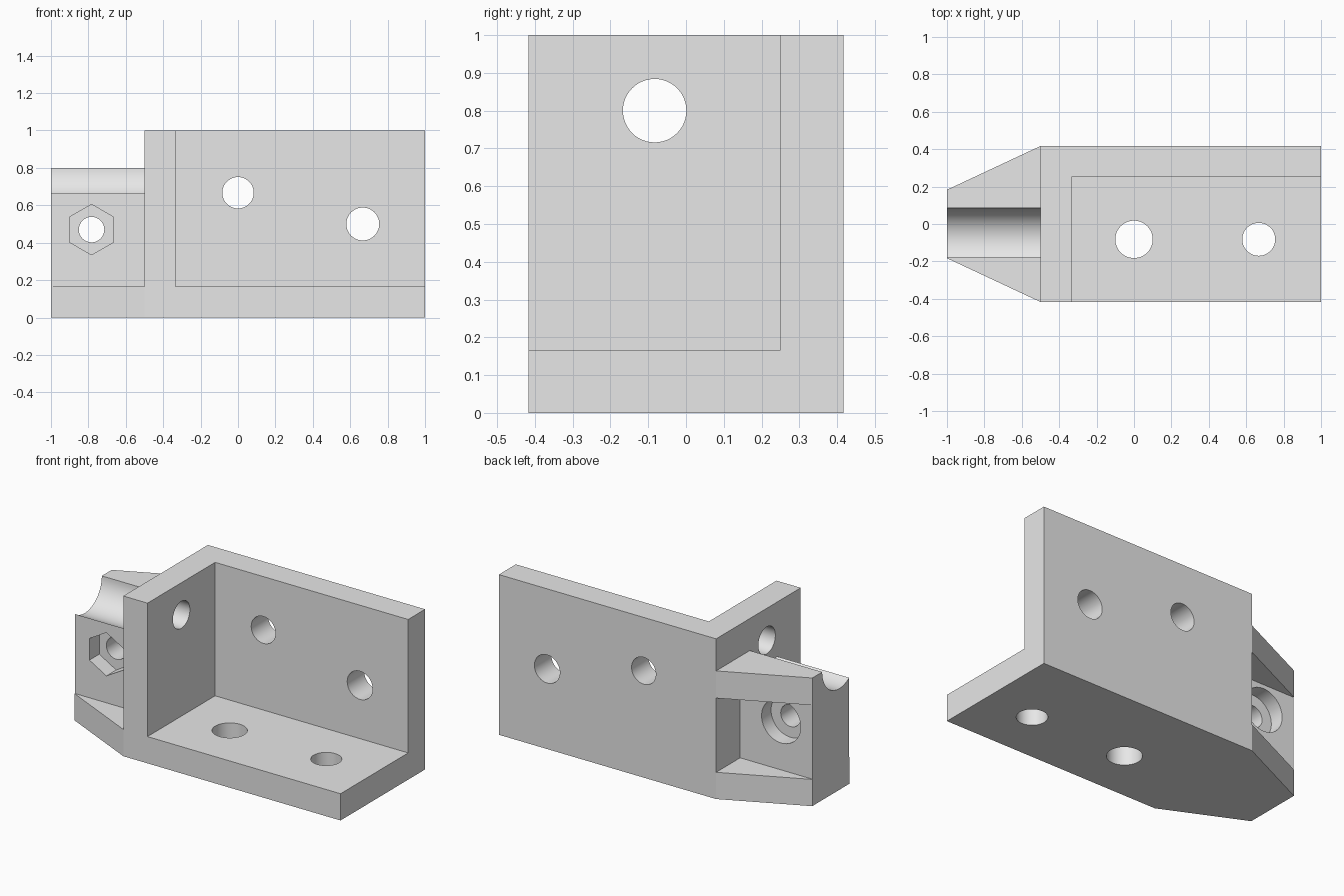
import bpy, bmesh, math

cube = bpy.data.objects.get("Cube")
if cube:
    bpy.data.objects.remove(cube, do_unlink=True)

grey = bpy.data.materials.new("plain_grey")
grey.use_nodes = True
colour = (0.8, 0.8, 0.8, 1)
grey.diffuse_color = colour
grey.node_tree.nodes["Principled BSDF"].inputs["Base Color"].default_value = colour


def prism(name, axis, outline, lo, hi):
    """Extrude a 2D outline along an axis; the outline uses the other two axes in order."""
    bm = bmesh.new()

    def place(p, d):
        co = list(p)
        co.insert("xyz".index(axis), d)
        return bm.verts.new(co)

    low = [place(p, lo) for p in outline]
    high = [place(p, hi) for p in outline]
    bm.faces.new(low)
    bm.faces.new(high)
    n = len(outline)
    for i in range(n):
        j = (i + 1) % n
        bm.faces.new((low[i], low[j], high[j], high[i]))
    bmesh.ops.recalc_face_normals(bm, faces=bm.faces)
    mesh = bpy.data.meshes.new(name)
    bm.to_mesh(mesh)
    bm.free()
    mesh.materials.append(grey)
    obj = bpy.data.objects.new(name, mesh)
    bpy.context.collection.objects.link(obj)
    return obj


def ring(u, v, r, n=48):
    angles = [math.pi / 2 + math.tau * i / n for i in range(n)]
    return [(u + r * math.cos(a), v + r * math.sin(a)) for a in angles]


def rect(u0, u1, v0, v1):
    return [(u0, v0), (u1, v0), (u1, v1), (u0, v1)]


D = 0.417        # half depth of the body
TIP = 0.183      # half depth of the tapered arm's end
FLOOR = 0.167    # floor thickness
ARM = -0.5       # where the arm meets the end wall
OUT = 1.5        # beyond the body

# Full block with a tapered arm end
body = prism("bracket_body", "z",
             [(-1, -TIP), (ARM, -D), (1, -D), (1, D), (ARM, D), (-1, TIP)], 0, 1)

cutters = [
    # Open corner between floor, back wall and end wall
    prism("corner_cut", "z", rect(-0.333, OUT, -OUT, 0.25), FLOOR, OUT),
    # Arm: lowered top, front step, back pocket
    prism("arm_top_cut", "z", rect(-OUT, ARM, -OUT, OUT), 0.8, OUT),
    prism("arm_front_cut", "z", rect(-OUT, ARM, -OUT, -0.18), FLOOR, OUT),
    prism("arm_pocket_cut", "z", rect(-OUT, ARM, 0.18, OUT), FLOOR, 0.63),
    # Round channel along the arm and the hole in line with it
    prism("channel_cut", "x", ring(-0.083, 0.8, 0.168, 64), -OUT, ARM),
    prism("end_wall_hole", "x", ring(-0.083, 0.8, 0.084), -0.7, -0.2),
    # Clamp bolt: through hole, nut recess, bolt head recess
    prism("bolt_hole", "y", ring(-0.783, 0.47, 0.068), -0.3, 0.3),
    prism("nut_recess", "y", ring(-0.783, 0.47, 0.135, 6), -0.3, -0.083),
    prism("bolt_head_recess", "y", ring(-0.783, 0.47, 0.135), 0.087, 0.3),
    # Mounting holes in back wall and floor
    prism("wall_hole_inner", "y", ring(0, 0.667, 0.084), 0.1, 0.6),
    prism("wall_hole_outer", "y", ring(0.667, 0.5, 0.088), 0.1, 0.6),
    prism("floor_hole_inner", "z", ring(0, -0.082, 0.1), -0.1, 0.3),
    prism("floor_hole_outer", "z", ring(0.667, -0.082, 0.088), -0.1, 0.3),
]

bpy.ops.object.select_all(action="DESELECT")
body.select_set(True)
bpy.context.view_layer.objects.active = body
for cutter in cutters:
    cutter.hide_render = True
    cut = body.modifiers.new(cutter.name, "BOOLEAN")
    cut.operation = "DIFFERENCE"
    cut.solver = "EXACT"
    cut.object = cutter
    bpy.ops.object.modifier_apply(modifier=cut.name)
    bpy.data.objects.remove(cutter, do_unlink=True)

bpy.ops.object.shade_smooth_by_angle(angle=math.radians(20))
